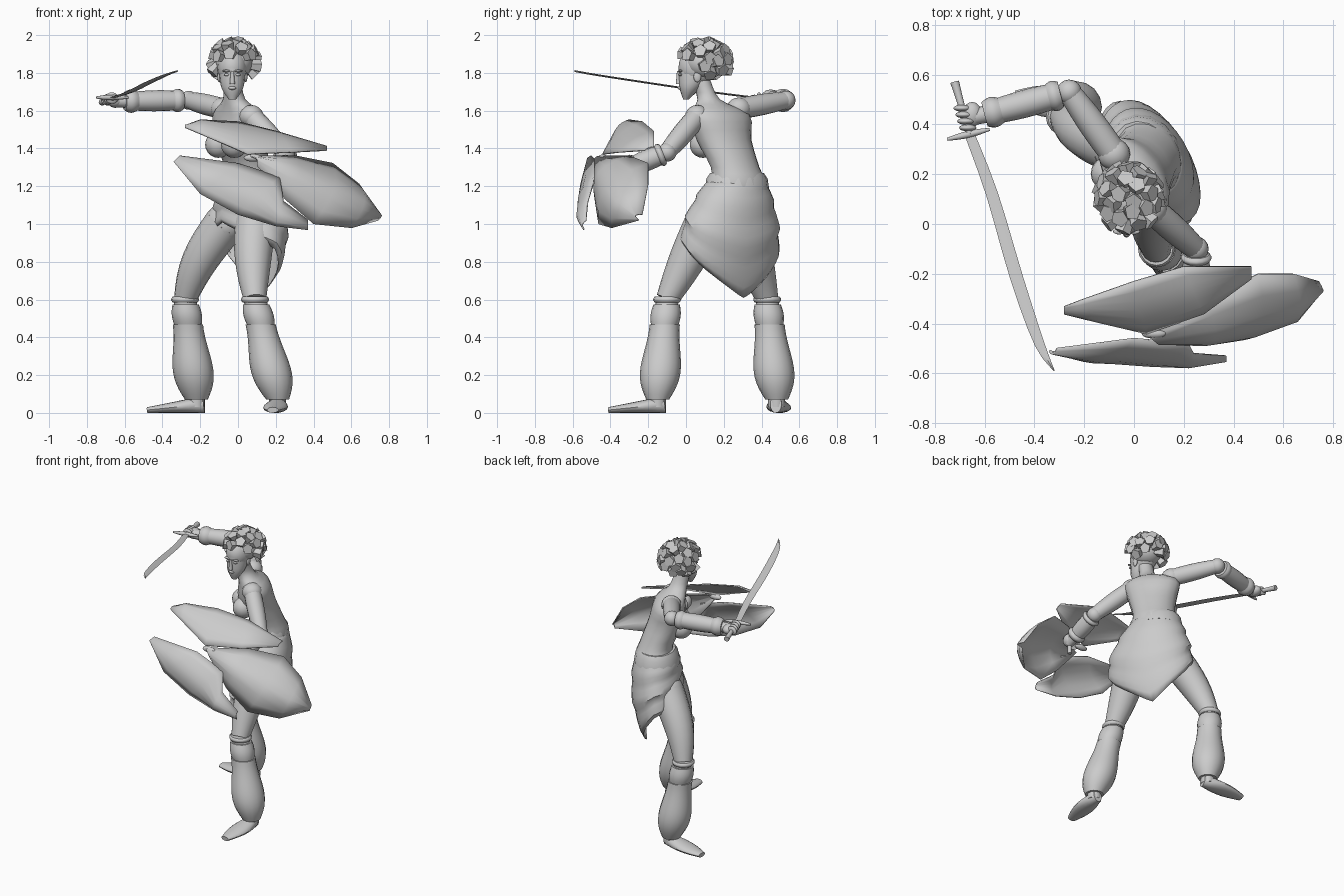
import bpy
import bmesh
import math
import random
from mathutils import Vector

default_cube = bpy.data.objects.get("Cube")
if default_cube:
    bpy.data.objects.remove(default_cube)

random.seed(4)
grey = (.6, .6, .6, 1)
clay = bpy.data.materials.new("plain_grey")
clay.use_nodes = True
clay.diffuse_color = grey
clay.node_tree.nodes["Principled BSDF"].inputs["Base Color"].default_value = grey
UP = Vector((0, 0, 1))
ACROSS = Vector((1, 0, 0))


def finish(name, bm, smooth_angle=40):
    mesh = bpy.data.meshes.new(name)
    bmesh.ops.recalc_face_normals(bm, faces=bm.faces)
    bm.to_mesh(mesh)
    bm.free()
    mesh.materials.append(clay)
    obj = bpy.data.objects.new(name, mesh)
    bpy.context.collection.objects.link(obj)
    if smooth_angle:
        bpy.ops.object.select_all(action='DESELECT')
        obj.select_set(True)
        bpy.context.view_layer.objects.active = obj
        bpy.ops.object.shade_smooth_by_angle(angle=math.radians(smooth_angle))
    return obj


def grid(name, rows, closed=False, caps=False, thickness=0):
    """Skin a surface over rows of points."""
    bm = bmesh.new()
    verts = [[bm.verts.new(point) for point in row] for row in rows]
    count = len(rows[0])
    for low, high in zip(verts, verts[1:]):
        for i in range(count if closed else count - 1):
            j = (i + 1) % count
            bm.faces.new((low[i], low[j], high[j], high[i]))
    if caps:
        bm.faces.new(verts[0])
        bm.faces.new(verts[-1])
    obj = finish(name, bm)
    if thickness:
        solidify = obj.modifiers.new("thickness", 'SOLIDIFY')
        solidify.thickness = thickness
        solidify.offset = 0


def eased(points, cuts=3):
    """Refine a coarse list of rings with a smooth spline."""
    result = []
    last = len(points) - 1
    for i in range(last):
        group = points[max(i - 1, 0)], points[i], points[i + 1], points[min(i + 2, last)]
        for k in range(cuts):
            t = k / cuts
            result.append([q + t / 2 * (r - p + t * (2 * p - 5 * q + 4 * r - s + t * (3 * (q - r) - p + s)))
                           for p, q, r, s in zip(*group)])
    return result + [points[last]]


def tube(name, rings, side=None, sides=16):
    """Loft ellipses (x, y, z, half width, half depth); level ones if side is given."""
    mids = [Vector(ring[:3]) for ring in rings]
    span = mids[-1] - mids[0]
    reference = Vector((0, 1, 0)) if abs(span.z) > span.length / 2 else UP
    rows = []
    for k, ring in enumerate(rings):
        if side:
            u, v = side, UP.cross(side)
        else:
            tangent = (mids[min(k + 1, len(mids) - 1)] - mids[max(k - 1, 0)]).normalized()
            u = tangent.cross(reference).normalized()
            v = u.cross(tangent)
        angles = [math.tau * i / sides for i in range(sides)]
        rows.append([mids[k] + u * math.cos(a) * ring[3] + v * math.sin(a) * ring[-1] for a in angles])
    grid(name, rows, closed=True, caps=True)


def limb(name, start, end, first, last, swell=0, skew=1, side=None, steps=8, bow=0):
    """Tapering limb that swells, and may bow along x, between its ends."""
    rings = []
    for k in range(steps + 1):
        t = k / steps
        hump = math.sin(math.pi * t ** skew)
        rings.append((*(start.lerp(end, t) + ACROSS * bow * hump), first + (last - first) * t + swell * hump))
    tube(name, rings, side)


def ball(name, centre, size):
    bm = bmesh.new()
    bmesh.ops.create_uvsphere(bm, u_segments=16, v_segments=10, radius=1)
    obj = finish(name, bm, 60)
    obj.location = centre
    obj.scale = size


# Torso, twisted toward its right, and neck
shoulder_line = Vector((.6, -.8, 0))
hip_line = Vector((.5, -.86, 0))
tube("torso", eased([(.03, .27, 1, .16, .12), (.05, .28, 1.2, .16, .13), (.05, .26, 1.3, .14, .11),
                     (.01, .2, 1.45, .16, .12), (0, .18, 1.58, .18, .1),
                     (-.02, .12, 1.66, .06, .06), (-.03, .08, 1.76, .05, .05)]), shoulder_line)

# Head, with the face toward the front
head = Vector((-.03, .06, 1.83))
chin = Vector((-.03, 0, 1.66))
ball("skull", head, (.08, .1, .1))
tube("face", eased([(*chin, .02, .015), (*chin.lerp(head, .4), .06, .06), (*head, .07, .1)], 5), ACROSS)
limb("nose", head + Vector((0, -.1, -.02)), head + Vector((0, -.1, -.09)), .008, .014, steps=2)
ball("lips", chin + Vector((0, -.03, .06)), (.02, .014, .01))

# Paired details of the chest and face
for label, s in (("left", 1), ("right", -1)):
    chest = Vector((.01, .2, 1.42)) - UP.cross(shoulder_line) * .09
    ball(label + "_breast", chest + shoulder_line * .07 * s, (.07, .07, .07))
    ball(label + "_eye", head + Vector((.03 * s, -.09, -.04)), (.014, .01, .007))
    ball(label + "_brow", head + Vector((.03 * s, -.09, -.02)), (.024, .012, .007))
    ball(label + "_ear", head + Vector((.07 * s, 0, -.05)), (.01, .02, .03))

# Hair made from chunky, unruly faceted locks around the skull
crown = head + Vector((.01, .04, .025))
ball("hair_cap", crown, (.1, .11, .09))
lock_count = 44
for i in range(lock_count):
    height = 1 - 1.5 * (i + .5) / lock_count
    turn = i * math.pi * (3 - math.sqrt(5))
    spread = math.sqrt(1 - height * height)
    way = Vector((spread * math.cos(turn), spread * math.sin(turn), height))
    if way.y > -.2 or way.z > .25:
        bm = bmesh.new()
        bmesh.ops.create_cone(bm, cap_ends=True, segments=5, radius1=.022, radius2=.036, depth=.08)
        lock = finish("hair_lock", bm, 0)
        lock.location = crown + Vector((way.x * .1, way.y * .11, way.z * .09))
        sway = Vector([random.uniform(-.4, .4) for axis in range(3)])
        lock.rotation_euler = (way + sway).to_track_quat('Z', 'Y').to_euler()

# Arms: the right one reaches out, the left one bends behind the shield
right_wrist = Vector((-.6, .44, 1.65))
left_wrist = Vector((.25, -.3, 1.3))
for label, shoulder, elbow, wrist in (
        ("right", Vector((-.08, .28, 1.61)), Vector((-.26, .53, 1.655)), right_wrist),
        ("left", Vector((.07, .06, 1.57)), Vector((.25, -.1, 1.38)), left_wrist)):
    ball(label + "_shoulder", shoulder, (.065, .065, .06))
    limb(label + "_upper_arm", shoulder, elbow, .055, .045, .006)
    ball(label + "_elbow", elbow, (.05, .05, .05))
    limb(label + "_bracer", elbow.lerp(wrist, .1), wrist, .05, .045, .008)
    limb(label + "_upper_cuff", elbow.lerp(wrist, .1), elbow.lerp(wrist, .25), .052, .052, .01)
    limb(label + "_lower_cuff", elbow.lerp(wrist, .8), wrist, .05, .05, .012)
    limb(label + "_wrist", wrist, wrist + (wrist - elbow).normalized() * .06, .035, .03)

# Hands and the bar behind the shield
left_fist = left_wrist + Vector((0, -.05, 0))
ball("left_fist", left_fist, (.04, .05, .045))
limb("shield_grip", left_fist + UP * .05, left_fist - UP * .1, .013, .013)
right_fist = right_wrist + Vector((-.07, 0, 0))
ball("right_palm", right_fist + ACROSS * .02, (.04, .05, .035))

# Curved sword: hilt, fingers, guard and blade
pommel = Vector((-.72, .57, 1.645))
guard = Vector((-.66, .36, 1.67))
limb("sword_hilt", pommel, guard, .018, .015, -.003)
limb("sword_guard", guard - Vector((.09, .02, 0)), guard + Vector((.08, .02, 0)), .006, .006, .008)
for i in range(4):
    ball("finger", pommel.lerp(guard, .5 + i / 8), (.035, .014, .03))
blade = [(*guard, .02), (-.57, .12, 1.7, .024), (-.47, -.22, 1.75, .026),
         (-.38, -.48, 1.79, .02), (-.32, -.59, 1.81, .002)]
tube("sword_blade", [(*ring, .005) for ring in eased(blade)], sides=4)


# Shield of three domed petals, each spanned between two rails
def petal(name, first, second, bulge, rows=6):
    surface = []
    for k in range(rows + 1):
        t = k / rows
        lift = Vector(bulge) * math.sin(math.pi * t)
        surface.append([Vector(p).lerp(Vector(q), t) + lift * math.sin(math.pi * (i + .5) / len(first))
                        for i, (p, q) in enumerate(zip(first, second))])
    grid(name, surface, thickness=.008)


petal("top_petal",
      [(-.28, -.33, 1.52), (-.2, -.3, 1.55), (0, -.23, 1.54), (.2, -.17, 1.49), (.47, -.17, 1.41)],
      [(-.28, -.36, 1.51), (-.16, -.39, 1.46), (.05, -.44, 1.37), (.28, -.36, 1.38), (.47, -.22, 1.39)],
      (0, -.01, .02))
petal("lower_petal",
      [(-.31, -.5, 1.36), (0, -.46, 1.32), (.22, -.48, 1.25), (.24, -.52, 1.12), (.37, -.53, 1.02)],
      [(-.34, -.51, 1.33), (-.2, -.55, 1.16), (0, -.55, 1.05), (.2, -.55, .99), (.37, -.54, .97)],
      (0, -.05, 0))
petal("side_petal",
      [(.06, -.45, 1.36), (.3, -.3, 1.36), (.5, -.2, 1.32), (.64, -.2, 1.21), (.74, -.23, 1.05)],
      [(.1, -.46, 1.31), (.25, -.48, 1.13), (.4, -.46, 1), (.6, -.39, .98), (.74, -.25, 1.02)],
      (.06, -.09, .03))
ball("shield_hub", (.08, -.44, 1.35), (.05, .02, .02))

# Tiered wrap skirt hanging lowest at the back, and its belt
waist = Vector((.04, .27, 1.24))
backward = UP.cross(hip_line)
steps, around = 12, 32
cloth = []
for k in range(steps + 1):
    row = []
    for i in range(around):
        a = math.tau * i / around
        away = min(a, math.tau - a) / (math.pi / 2)
        drop = (.63 - .26 * min(away, 1) ** 1.3 - .14 * max(0, away - 1)) * k / steps
        flare = math.sin(math.pi * drop / .63)
        tier = 1 + .02 * (k % 4)
        half = (.15 + .01 * drop + .12 * flare) * tier
        deep = (.13 - .1 * drop + .06 * flare) * tier
        centre = waist - UP * drop + hip_line * .04 * flare
        row.append(centre + backward * math.cos(a) * deep + hip_line * math.sin(a) * half)
    cloth.append(row)
grid("wrap_skirt", cloth, closed=True, thickness=.006)
tube("belt", [(*(waist - UP * .06), .18, .15), (*waist, .17, .14), (*(waist + UP * .03), .15, .12)], hip_line)

# Legs: thigh, knee cuff, baggy trouser leg and foot
for label, hip, knee, ankle, toward, bow in (
        ("right", Vector((-.07, .31, 1)), Vector((-.28, .43, .6)), Vector((-.22, .48, .07)), Vector((-1, .1, 0)), -.03),
        ("left", Vector((.09, .1, 1)), Vector((.09, -.1, .6)), Vector((.21, -.15, .07)), Vector((-.1, -1, 0)), -.01)):
    ball(label + "_hip", hip, (.11, .11, .11))
    limb(label + "_thigh", hip, knee, .11, .06, .01, bow=bow)
    limb(label + "_knee", knee, knee.lerp(ankle, .2), .06, .06)
    limb(label + "_knee_band", knee + UP * .015, knee - UP * .015, .066, .066, .008, side=ACROSS)
    limb(label + "_knee_cuff", knee.lerp(ankle, .05), knee.lerp(ankle, .27), .07, .07, .01, side=ACROSS)
    limb(label + "_trouser", knee.lerp(ankle, .25), ankle, .08, .06, .04, 1.6, ACROSS, 14)
    limb(label + "_ankle", ankle + UP * .04, ankle - UP * .04, .045, .045, side=ACROSS)
    heel = Vector((ankle.x, ankle.y, 0)) - toward * .04
    sole = []
    for k in range(9):
        t = k / 8
        tall = .045 - .03 * t
        sole.append((*(heel + toward * .3 * t + UP * tall), .03 + .035 * math.sin(math.pi * t), tall))
    tube(label + "_foot", sole)
